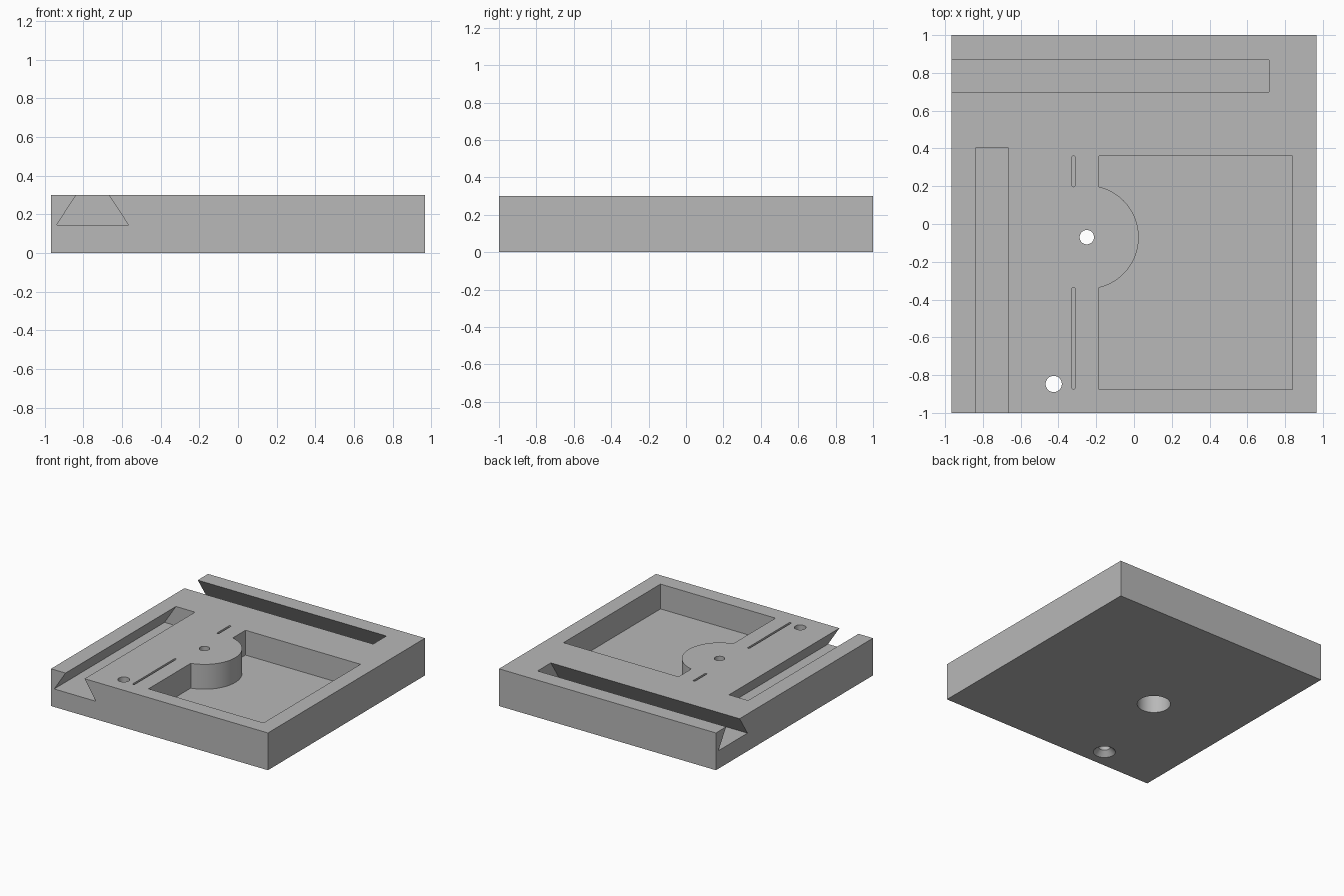
import bpy, bmesh, math
from mathutils import Vector

if "Cube" in bpy.data.objects:
    bpy.data.objects.remove(bpy.data.objects["Cube"], do_unlink=True)

HALF_X, HALF_Y, TOP = 0.967, 1.0, 0.30
FLOOR = 0.10          # pocket floor height
PIVOT = (-0.25, -0.07)
SCREW = (-0.425, -0.847)
OVER = 0.05           # how far cutters reach past the surface


def mesh_object(name, bm):
    bmesh.ops.recalc_face_normals(bm, faces=bm.faces)
    mesh = bpy.data.meshes.new(name)
    bm.to_mesh(mesh)
    bm.free()
    obj = bpy.data.objects.new(name, mesh)
    bpy.context.collection.objects.link(obj)
    return obj


def prism(name, points, offset):
    """Extrude a closed 3D outline along an offset."""
    bm = bmesh.new()
    face = bm.faces.new([bm.verts.new(p) for p in points])
    new = bmesh.ops.extrude_face_region(bm, geom=[face])["geom"]
    verts = [v for v in new if isinstance(v, bmesh.types.BMVert)]
    bmesh.ops.translate(bm, verts=verts, vec=Vector(offset))
    # the starting face stays in place and closes the solid
    return mesh_object(name, bm)


def arc(centre, radius, start, end, steps):
    return [(centre[0] + radius * math.cos(start + (end - start) * i / steps),
             centre[1] + radius * math.sin(start + (end - start) * i / steps))
            for i in range(steps + 1)]


def upright(name, outline, low, high):
    return prism(name, [(x, y, low) for x, y in outline], (0, 0, high - low))


def stepped_hole(name, centre, profile, sides=64):
    """Solid of revolution from (radius, height) pairs."""
    bm = bmesh.new()
    rings = [[bm.verts.new((x, y, z)) for x, y in
              arc(centre, r, 0, math.tau, sides)[:-1]] for r, z in profile]
    for a, b in zip(rings, rings[1:]):
        for i in range(sides):
            j = (i + 1) % sides
            bm.faces.new((a[i], a[j], b[j], b[i]))
    bm.faces.new(rings[0])
    bm.faces.new(rings[-1])
    return mesh_object(name, bm)


# Base plate
plate = upright("base_plate", [(-HALF_X, -HALF_Y), (HALF_X, -HALF_Y),
                               (HALF_X, HALF_Y), (-HALF_X, HALF_Y)], 0, TOP)
cutters = []

# Dovetail slots, one open at the front and one open at the side
dovetail = [(-0.186, 0.145), (0.186, 0.145), (0.085, TOP), (0.085, TOP + OVER),
            (-0.085, TOP + OVER), (-0.085, TOP)]
start = -HALF_Y - OVER
cutters.append(prism("front_slot", [(-0.752 + w, start, z) for w, z in dovetail],
                     (0, 0.405 - start, 0)))
start = -HALF_X - OVER
cutters.append(prism("side_slot", [(start, 0.784 + w, z) for w, z in dovetail],
                     (0.715 - start, 0, 0)))

# Pocket that leaves a round boss standing
left, right, front, back = -0.185, 0.84, -0.875, 0.36
radius = 0.275
sweep = math.acos((left - PIVOT[0]) / radius)
outline = [(left, front), (right, front), (right, back), (left, back)]
outline += arc(PIVOT, radius, sweep, -sweep, 48)
cutters.append(upright("pocket", outline, FLOOR, TOP + OVER))

# Narrow round-ended slits
for name, low, high in (("back_slit", 0.197, 0.36), ("front_slit", front, -0.335)):
    r, x = 0.0085, -0.32
    slit = arc((x, high - r), r, 0, math.pi, 8) + arc((x, low + r), r, math.pi, math.tau, 8)
    cutters.append(upright(name, slit, FLOOR, TOP + OVER))

# Pivot hole with a counterbore below, screw hole with a countersink below
cutters.append(stepped_hole("pivot_hole", PIVOT, [
    (0.123, -OVER), (0.123, 0.2), (0.038, 0.2), (0.038, TOP + OVER)]))
cutters.append(stepped_hole("screw_hole", SCREW, [
    (0.082, -OVER), (0.082, 0), (0.043, 0.04), (0.043, TOP + OVER)]))

# Cut everything out of the plate
for cutter in cutters:
    cutter.hide_render = True
    mod = plate.modifiers.new(cutter.name, "BOOLEAN")
    mod.operation = "DIFFERENCE"
    mod.solver = "EXACT"
    mod.object = cutter
bpy.context.view_layer.update()
graph = bpy.context.evaluated_depsgraph_get()
cut_mesh = bpy.data.meshes.new_from_object(plate.evaluated_get(graph))
plate.modifiers.clear()
plate.data = cut_mesh
for cutter in cutters:
    bpy.data.objects.remove(cutter, do_unlink=True)

# Single grey material
grey = bpy.data.materials.new("plain_grey")
grey.use_nodes = True
colour = (0.48, 0.48, 0.48, 1)
grey.diffuse_color = colour
grey.node_tree.nodes["Principled BSDF"].inputs["Base Color"].default_value = colour
plate.data.materials.clear()
plate.data.materials.append(grey)

# Smooth the round walls, keep the edges sharp
for obj in bpy.context.selected_objects:
    obj.select_set(False)
plate.select_set(True)
bpy.context.view_layer.objects.active = plate
bpy.ops.object.shade_smooth_by_angle(angle=math.radians(30))
